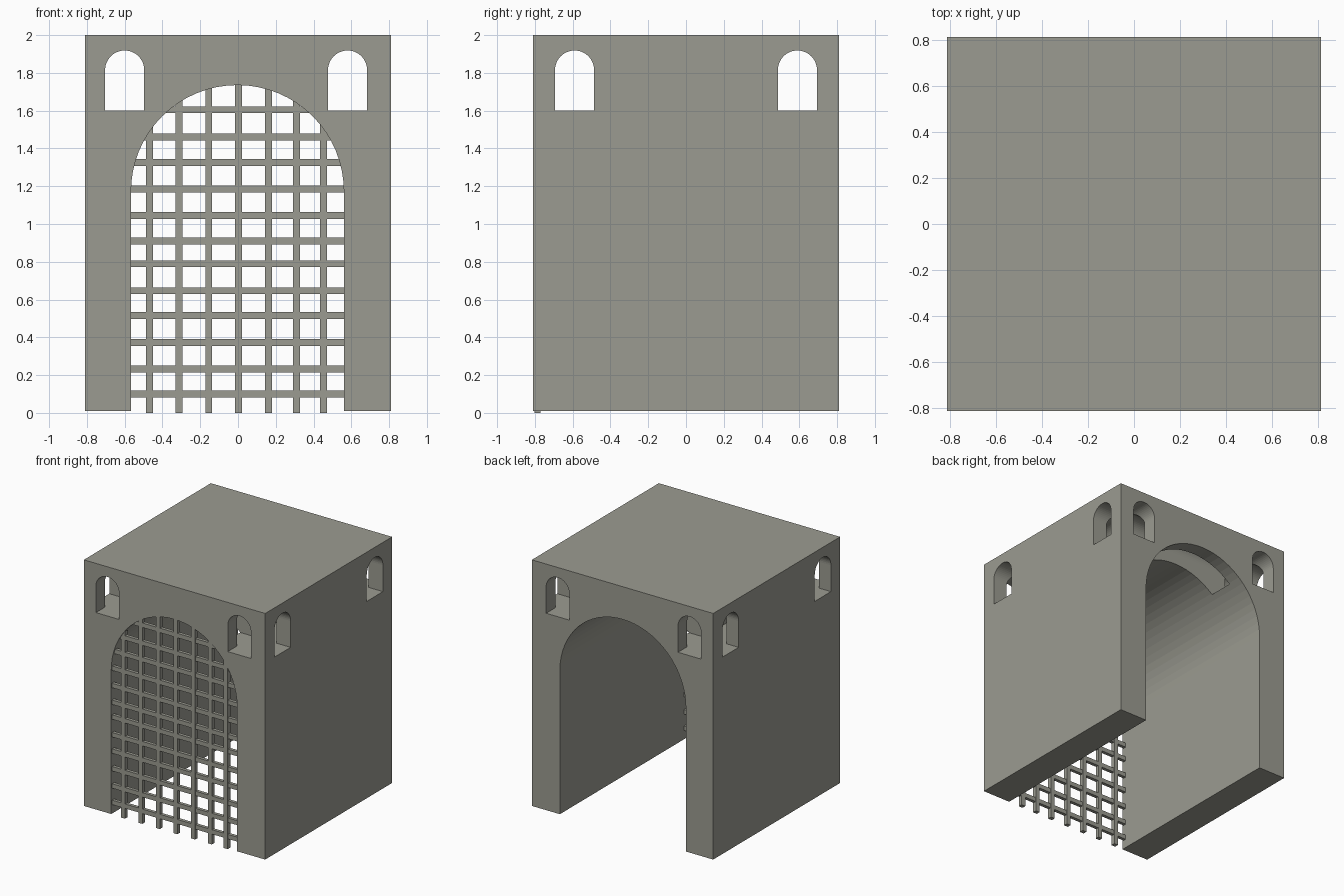
import bpy, bmesh, math
from mathutils import Matrix

if "Cube" in bpy.data.objects:
    bpy.data.objects.remove(bpy.data.objects["Cube"])

stone = bpy.data.materials.new("grey_stone")
stone.diffuse_color = (0.33, 0.33, 0.285, 1)
stone.use_nodes = True
stone.node_tree.nodes["Principled BSDF"].inputs["Base Color"].default_value = stone.diffuse_color


def make_object(name, bm):
    bmesh.ops.recalc_face_normals(bm, faces=bm.faces)
    mesh = bpy.data.meshes.new(name)
    bm.to_mesh(mesh)
    bm.free()
    mesh.materials.append(stone)
    ob = bpy.data.objects.new(name, mesh)
    bpy.context.collection.objects.link(ob)
    return ob


def add_box(bm, x0, x1, y0, y1, z0, z1):
    m = (Matrix.Translation(((x0 + x1) / 2, (y0 + y1) / 2, (z0 + z1) / 2))
         @ Matrix.Diagonal((x1 - x0, y1 - y0, z1 - z0, 1)))
    bmesh.ops.create_cube(bm, size=1, matrix=m)


def arch_cutter(centre, radius, bottom, spring, steps, along_x=False):
    """Round-headed opening swept right through the tower."""
    pts = [(centre - radius, bottom), (centre + radius, bottom)]
    for i in range(steps + 1):
        a = math.pi * i / steps
        pts.append((centre + radius * math.cos(a), spring + radius * math.sin(a)))
    bm = bmesh.new()
    place = (lambda u, d, z: (d, u, z)) if along_x else (lambda u, d, z: (u, d, z))
    face = bm.faces.new([bm.verts.new(place(u, -1.2, z)) for u, z in pts])
    ext = bmesh.ops.extrude_face_region(bm, geom=[face])
    verts = [v for v in ext["geom"] if isinstance(v, bmesh.types.BMVert)]
    bmesh.ops.translate(bm, verts=verts, vec=place(0, 2.4, 0))
    ob = make_object("opening_cutter", bm)
    ob.hide_render = True
    return ob


# Gatehouse block
bm = bmesh.new()
add_box(bm, -0.811, 0.811, -0.811, 0.811, 0.01, 2.0)
tower = make_object("gate_tower", bm)

# Passage, then window shafts in both directions
cutters = [arch_cutter(-0.003, 0.5635, -0.3, 1.172, 32)]
for x in (-0.6, 0.58):
    cutters.append(arch_cutter(x, 0.1035, 1.602, 1.815, 24))
for y in (-0.59, 0.59):
    cutters.append(arch_cutter(y, 0.1035, 1.602, 1.815, 24, along_x=True))

bpy.context.view_layer.objects.active = tower
for cutter in cutters:
    mod = tower.modifiers.new("opening", 'BOOLEAN')
    mod.operation = 'DIFFERENCE'
    mod.solver = 'EXACT'
    mod.object = cutter
    bpy.ops.object.modifier_apply(modifier=mod.name)
    bpy.data.objects.remove(cutter)


def arch_height(x):
    return 1.172 + math.sqrt(max(0, 0.5635 ** 2 - (x + 0.003) ** 2))


# Portcullis uprights, ends buried slightly in the arch
bm = bmesh.new()
for x in (-0.468, -0.312, -0.155, 0.002, 0.161, 0.31, 0.452):
    top = max(arch_height(x - 0.018), arch_height(x + 0.018)) + 0.01
    add_box(bm, x - 0.018, x + 0.018, -0.803, -0.77, 0.0, top)
make_object("portcullis_uprights", bm)

# Portcullis crossbars
bm = bmesh.new()
for z in (0.1, 0.233, 0.372, 0.515, 0.647, 0.79, 0.91, 1.045, 1.185, 1.326, 1.46, 1.605):
    rise = max(0, z - 0.018 - 1.172)
    half = math.sqrt(0.5635 ** 2 - rise ** 2) + 0.01
    add_box(bm, -0.003 - half, -0.003 + half, -0.8, -0.773, z - 0.018, z + 0.018)
make_object("portcullis_crossbars", bm)
